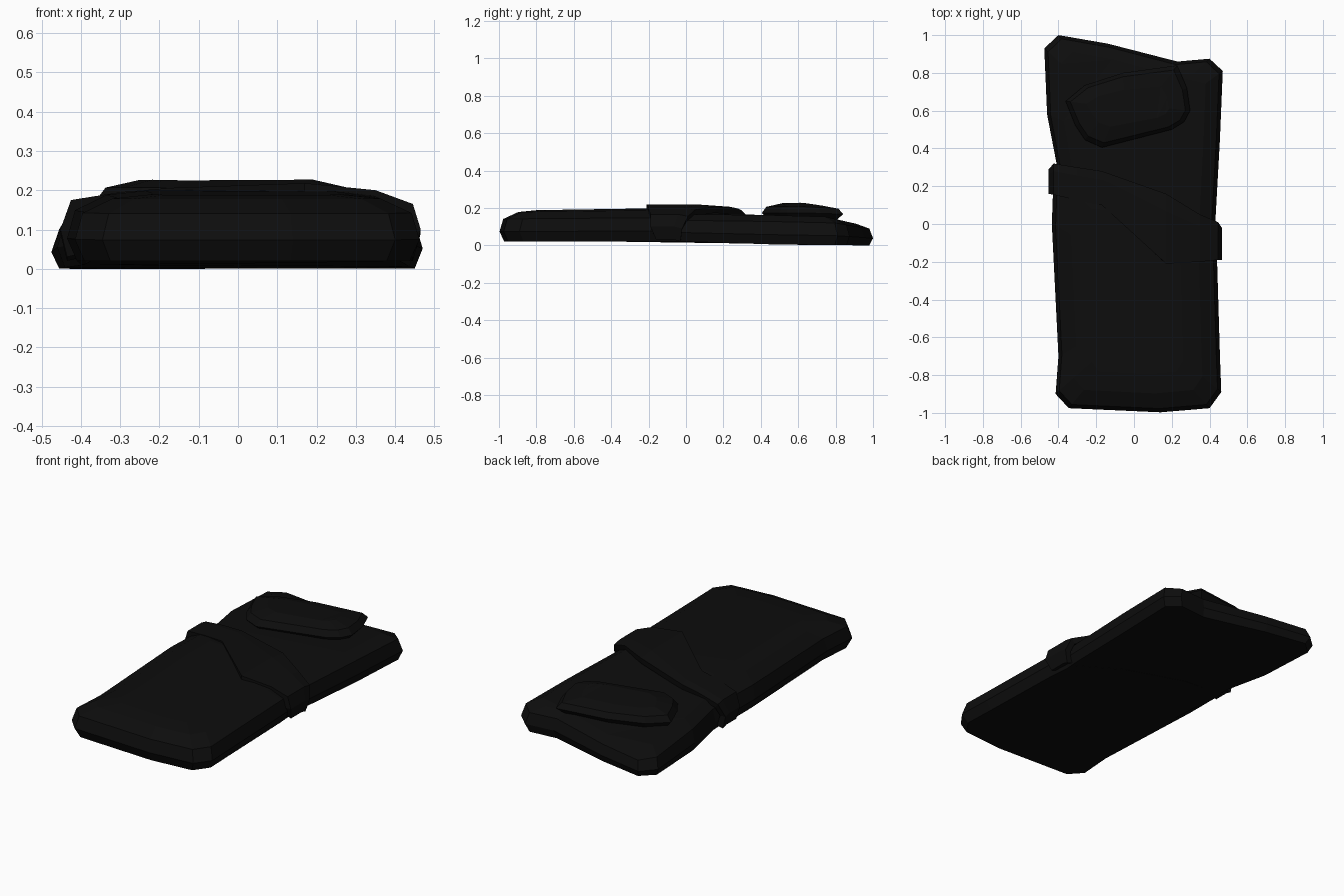
import bpy, bmesh

if "Cube" in bpy.data.objects:
    bpy.data.objects.remove(bpy.data.objects["Cube"])

cloth = bpy.data.materials.new("black_cloth")
cloth.diffuse_color = (0.004, 0.004, 0.004, 1)
cloth.use_nodes = True
cloth.node_tree.nodes["Principled BSDF"].inputs["Base Color"].default_value = cloth.diffuse_color


def lerp(table, t):
    """Piecewise linear lookup in [(key, value), ...]."""
    if t <= table[0][0]:
        return table[0][1]
    for (a, va), (b, vb) in zip(table, table[1:]):
        if t <= b:
            return va + (vb - va) * (t - a) / (b - a)
    return table[-1][1]


def finish(name, bm):
    bmesh.ops.recalc_face_normals(bm, faces=bm.faces)
    me = bpy.data.meshes.new(name)
    bm.to_mesh(me)
    bm.free()
    me.materials.append(cloth)
    ob = bpy.data.objects.new(name, me)
    bpy.context.collection.objects.link(ob)
    return ob


def cushion(name, outline, rings, bottom, top):
    """Stack inset copies of an outline; rings = (inset, height fraction)."""
    xs, ys = [p[0] for p in outline], [p[1] for p in outline]
    cx, cy = (min(xs) + max(xs)) / 2, (min(ys) + max(ys)) / 2
    hx, hy = max(xs) - cx, max(ys) - cy
    bm = bmesh.new()
    loops = []
    for d, f in rings:
        loop = []
        for x, y in outline:
            b, t = lerp(bottom, y), lerp(top, y)
            loop.append(bm.verts.new((cx + (x - cx) * (1 - d / hx),
                                      cy + (y - cy) * (1 - d / hy),
                                      b + (t - b) * f)))
        loops.append(loop)
    n = len(outline)
    for lo, hi in zip(loops, loops[1:]):
        for i in range(n):
            j = (i + 1) % n
            bm.faces.new((lo[i], lo[j], hi[j], hi[i]))
    caps = [bm.faces.new(loops[0][::-1]), bm.faces.new(loops[-1])]
    bmesh.ops.triangulate(bm, faces=caps)
    return finish(name, bm)


floor = [(0.0, 0.02), (0.5, 0.004), (0.95, 0.0)]

# Mattress showing at the head end
cushion("mattress",
        [(-0.39, -0.4), (0.40, -0.4), (0.43, 0.0), (0.455, 0.45), (0.47, 0.81),
         (0.40, 0.875), (0.23, 0.86), (-0.14, 0.955), (-0.40, 1.0),
         (-0.475, 0.93), (-0.46, 0.58), (-0.41, 0.32)],
        [(0.02, 0), (0, 0.33), (0.02, 0.78), (0.09, 1)],
        floor, [(0.3, 0.165), (0.8, 0.155), (1.0, 0.115)])

# Blanket covering the foot end
cushion("blanket",
        [(-0.345, -0.975), (0.14, -0.997), (0.40, -0.975), (0.462, -0.89),
         (0.455, -0.7), (0.44, -0.2), (0.425, -0.02), (0.17, 0.14),
         (-0.17, 0.26), (-0.425, 0.28), (-0.435, 0.0), (-0.40, -0.7),
         (-0.415, -0.9)],
        [(0.025, 0), (0, 0.32), (0.02, 0.72), (0.1, 0.94), (0.2, 1)],
        floor, [(-1, 0.188), (0.1, 0.2)])

# Turned-back fold of the blanket, lofted across the width: x, z, y low, y high
fold_path = [(-0.435, 0.03, 0.17, 0.29), (-0.452, 0.10, 0.16, 0.29),
             (-0.425, 0.175, 0.155, 0.32), (-0.30, 0.195, 0.125, 0.30),
             (-0.17, 0.206, 0.10, 0.28), (0.17, 0.218, -0.21, 0.16),
             (0.35, 0.200, -0.20, 0.05), (0.445, 0.165, -0.19, 0.01),
             (0.465, 0.10, -0.19, -0.02), (0.445, 0.03, -0.16, -0.03)]
bm = bmesh.new()
rows = [[bm.verts.new((x, y0, z)), bm.verts.new((x, y0 + (y1 - y0) * 0.75, z)),
         bm.verts.new((x, y1, z - 0.01))] for x, z, y0, y1 in fold_path]
for a, b in zip(rows, rows[1:]):
    for k in range(2):
        bm.faces.new((a[k], b[k], b[k + 1], a[k + 1]))
fold = finish("blanket_fold", bm)
if fold.data.polygons[4 * 2].normal.z < 0:
    fold.data.flip_normals()
thick = fold.modifiers.new("thickness", "SOLIDIFY")
thick.thickness = 0.035
thick.offset = -1

# Pillow, set slightly askew
cushion("pillow",
        [(-0.17, 0.405), (0.20, 0.50), (0.265, 0.54), (0.297, 0.60),
         (0.28, 0.72), (0.23, 0.84), (-0.06, 0.80), (-0.26, 0.735),
         (-0.362, 0.65), (-0.31, 0.52), (-0.26, 0.445)],
        [(0.04, 0), (0, 0.45), (0.025, 0.8), (0.11, 1)],
        [(0.4, 0.13), (0.84, 0.13)],
        [(0.4, 0.225), (0.62, 0.228), (0.84, 0.212)])
